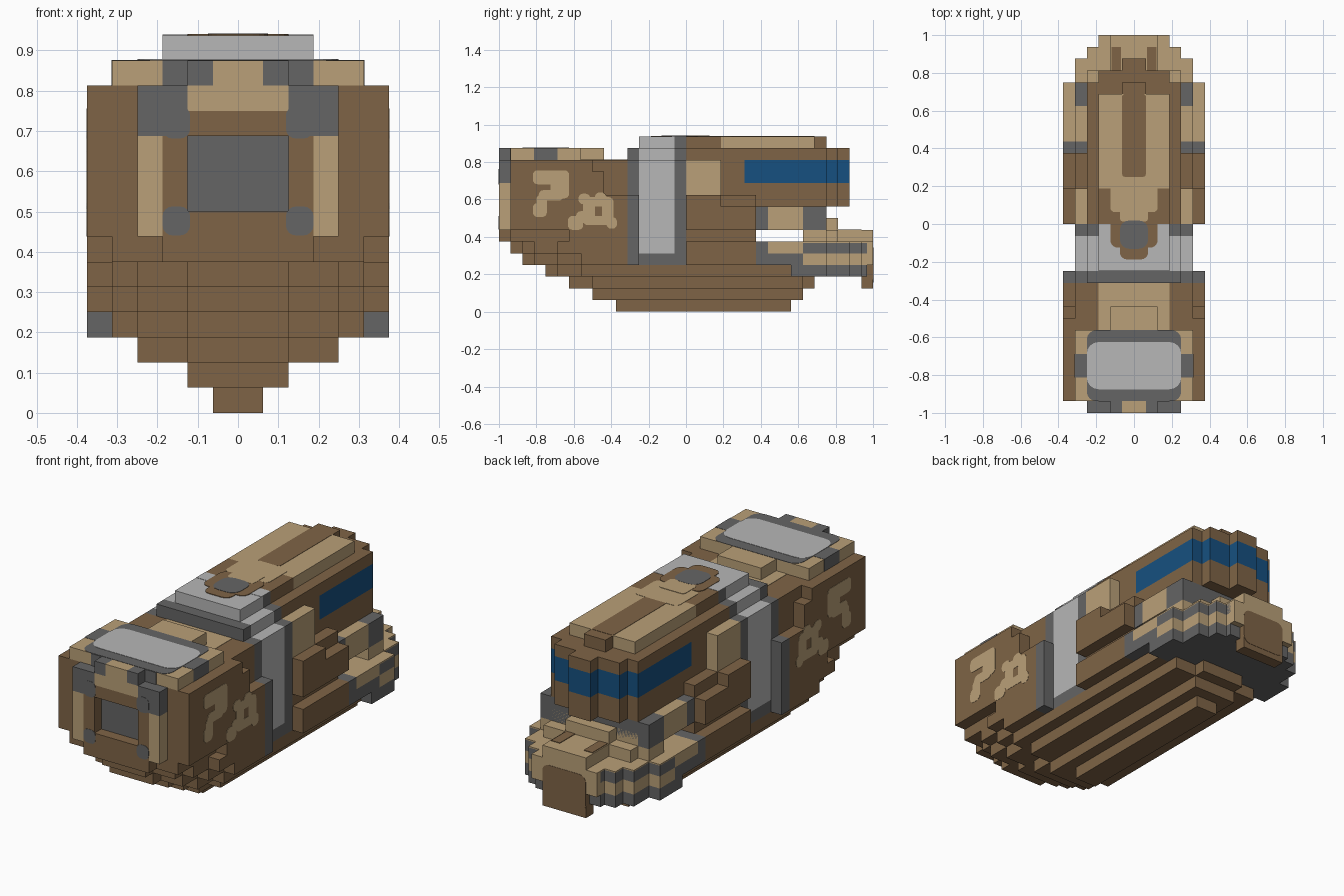
import bpy, math

UNIT = 1 / 16  # one block
SKIN = 0.025   # painted plate thickness, in blocks

old = bpy.data.objects.get("Cube")
if old:
    bpy.data.objects.remove(old)


def material(name, rgb):
    linear = [((c / 255 + 0.055) / 1.055) ** 2.4 for c in rgb] + [1]
    mat = bpy.data.materials.new(name)
    mat.use_nodes = True
    mat.diffuse_color = linear
    mat.node_tree.nodes["Principled BSDF"].inputs["Base Color"].default_value = linear
    return mat


BROWN = material("brown", (127, 100, 70))
TAN = material("tan", (186, 160, 120))
DARK = material("dark_grey", (101, 101, 101))
LIGHT = material("light_grey", (183, 183, 183))
BLUE = material("window_blue", (22, 80, 128))


def prism(points, low, high, place):
    """Extrude a convex outline between two levels; place maps (u, v, level) to xyz."""
    n = len(points)
    verts = [place(u, v, h) for h in (low, high) for u, v in points]
    faces = [tuple(range(n))[::-1], tuple(range(n, n + n))]
    faces += [(i, (i + 1) % n, n + (i + 1) % n, n + i) for i in range(n)]
    return verts, faces


def make(name, mat, solids):
    verts, faces = [], []
    for v, f in solids:
        faces += [[i + len(verts) for i in face] for face in f]
        verts += [[c * UNIT for c in p] for p in v]
    mesh = bpy.data.meshes.new(name)
    mesh.from_pydata(verts, [], faces)
    mesh.materials.append(mat)
    ob = bpy.data.objects.new(name, mesh)
    bpy.context.collection.objects.link(ob)
    bpy.context.view_layer.objects.active = ob
    bpy.ops.object.select_all(action='DESELECT')
    ob.select_set(True)
    bpy.ops.object.mode_set(mode='EDIT')
    bpy.ops.mesh.select_all(action='SELECT')
    bpy.ops.mesh.normals_make_consistent(inside=False)
    bpy.ops.object.mode_set(mode='OBJECT')


def block(x0, x1, y0, y1, z0, z1):
    return prism([(x0, y0), (x1, y0), (x1, y1), (x0, y1)], z0, z1, lambda u, v, h: (u, v, h))


def layer(name, mat, z0, z1, *steps):
    """Stepped slab: each step is (half width, start, end)."""
    make(name, mat, [block(-w, w, a, b, z0, z1) for w, a, b in steps])


def pair(name, mat, x0, x1, y0, y1, z0, z1):
    make(name, mat, [block(x0, x1, y0, y1, z0, z1), block(-x1, -x0, y0, y1, z0, z1)])


def rounded(u0, u1, v0, v1, r):
    pts = []
    for k, (cu, cv) in enumerate([(u1 - r, v1 - r), (u0 + r, v1 - r), (u0 + r, v0 + r), (u1 - r, v0 + r)]):
        for s in range(5):
            a = math.pi / 2 * (k + s / 4)
            pts.append((cu + r * math.cos(a), cv + r * math.sin(a)))
    return pts


def decal_top(name, mat, z, x0, x1, y0, y1, r=0.5, lift=1):
    pts = rounded(x0, x1, y0, y1, r)
    make(name, mat, [prism(pts, z - SKIN, z + SKIN * lift, lambda u, v, h: (u, v, h))])


def decal_front(name, mat, y, x0, x1, z0, z1, r=0.4):
    solids = [prism(rounded(x0, x1, z0, z1, r), y - SKIN, y + SKIN, lambda u, v, h, s=s: (s * u, h, v))
              for s in (-1, 1)]
    make(name, mat, solids)


# Keel and hull layers, narrow at the bow
layer("keel", BROWN, 0, 1, (1, -6, 9))
layer("lower_keel", BROWN, 1, 2, (2, -8, 10))
layer("lower_hull", BROWN, 2, 3, (2, -10, 11), (4, -8, 10))
layer("middle_hull", BROWN, 3, 4, (2, -12, 9), (4, -11, 9), (5, -9, 9))
layer("upper_hull", BROWN, 4, 5, (2, -14, -5), (4, -13, -5), (5, -11, -5), (6, -9, -5), (6, 0, 6))
layer("bow_ledge", BROWN, 5, 6, (2, -15, -5), (4, -14, -5), (5, -13, -5), (6, -11, -5), (6, 0, 6))
layer("bow_band", BROWN, 6, 7, (5, -15, -5), (6, -10, -5), (5, 0, 6))

# Front pod with stepped rear corners
layer("pod_body", BROWN, 7, 10, (6, -15, -5))
layer("pod_middle", BROWN, 10, 12, (6, -15, -7), (5, -7, -5))
layer("pod_top", BROWN, 12, 13, (6, -15, -8), (5, -8, -5))
decal_top("pod_rear_panel", TAN, 13, -3, 3, -9, -5, 0.01)
layer("roof_plate", TAN, 13, 14, (5, -15, -9), (2, -9, -7))
layer("roof_lip", TAN, 13, 14, (1, -16, -15))
pair("roof_lip_corner", DARK, 1, 2, -16, -15, 13, 14)
pair("roof_front_patch", DARK, 2, 3, -15.05, -15, 13, 14)
pair("roof_side_patch", DARK, 4, 5.03, -13, -11, 13, 14.02)
decal_top("roof_border", DARK, 14, -4, 4, -15, -9, 0.8)
decal_top("roof_panel", LIGHT, 14, -4, 4, -14, -10, 1, 2)

# Frame around the nose opening
pair("nose_post", TAN, 3, 4, -16, -15, 7, 11)
pair("nose_top_corner", DARK, 2, 4, -16, -15, 11, 13)
layer("nose_sill", BROWN, 6, 7, (3, -16, -15))
layer("nose_brow", BROWN, 11, 12, (2, -16, -15))
layer("nose_brow_trim", TAN, 12, 13, (2, -16, -15))
pair("nose_jamb", BROWN, 2, 3, -16, -15, 7, 11)
layer("nose_lower_panel", BROWN, 7, 8, (2, -16, -15))
layer("nose_screen", DARK, 8, 11, (2, -15.1, -15))
decal_front("nose_lower_corner", DARK, -16, 1.9, 3, 7.05, 8.2)
decal_front("nose_upper_corner", DARK, -16, 1.9, 3, 10.9, 12.2)

# Painted marks on both flanks of the pod: hook, then a ring with lobes
MARKS = [(-13.1, -10, 10.9, 12.1), (-11.6, -10, 9.7, 12), (-12.6, -10.5, 9.5, 10.4),
         (-13.1, -11.9, 8.1, 9.3), (-12.8, -11.9, 8.6, 10),
         (-8.8, -6.2, 9, 9.8), (-8.8, -6.2, 7.4, 8.2), (-8.8, -7.8, 7.5, 9.7),
         (-7.2, -6.2, 7.5, 9.7), (-10.1, -8.8, 7, 8.2), (-9.4, -8.4, 7.6, 8.6),
         (-9.2, -8.2, 9.2, 10.1), (-7.8, -6.8, 9.3, 10.2), (-6.8, -5.9, 7.1, 8.1)]
make("flank_marks", TAN, [
    prism(rounded(*m, 0.4), 6 - SKIN, 6 + SKIN, lambda u, v, h, s=s: (s * h, u, v))
    for m in MARKS for s in (-1, 1)])

# Collar between pod and fuselage
layer("collar_base", DARK, 4, 5, (5, -5, 0))
for name, mat, back, front in [("collar_band", LIGHT, -4, -1), ("collar_rear_rim", DARK, -1, 0)]:
    layer(name, mat, 5, 13, (5, back, front))
    layer(name + "_shoulder", mat, 13, 14, (4, back, front))
    layer(name + "_crown", mat, 14, 15, (3, back, front))
layer("collar_front_rim", DARK, 5, 13, (5, -5, -4))
layer("collar_front_crown", DARK, 13, 14, (4, -5, -4))
pair("collar_column", DARK, 5, 6, -5, -4, 4, 10)
decal_top("collar_crown_cap", LIGHT, 15, -3, 3, -1.2, 0, 0.01)
decal_top("crown_ring", BROWN, 15, -2, 2, -2, 1, 0.6, 2)
decal_top("crown_ring_front", BROWN, 15, -1.2, 1.2, -3, 0, 0.6, 2)
decal_top("crown_disc", DARK, 15, -1.2, 1.2, -2.1, 0.3, 0.8, 3)

# Fuselage with a stepped stern and wraparound window
layer("side_box", BROWN, 7, 9, (6, 0, 6))
layer("side_box_top", BROWN, 9, 10, (6, 0, 3))
layer("side_tan_block", TAN, 10, 13, (5, 0, 3))
STERN = [(4, 0, 12), (3, 0, 13), (1, 0, 14)]
layer("fuselage_floor", BROWN, 9, 11, *STERN)
layer("shoulder", BROWN, 9, 10, (5, 3, 6))
layer("fuselage_middle", BROWN, 11, 13, (4, 3, 5))
layer("window", BLUE, 11, 13, *[(w, 5, b) for w, a, b in STERN])
layer("fuselage_roof", BROWN, 13, 14, *STERN)
layer("roof_ridge_base", BROWN, 14, 15, (3, 0, 3))
layer("roof_ridge", TAN, 14, 15, (3, 3, 11))
decal_top("ridge_front_patch", TAN, 15, -2, 2, 1, 4, 0.4)
decal_top("ridge_front_tongue", TAN, 15, -1.2, 1.2, 0.2, 2, 0.3, 2.5)
decal_top("ridge_stripe", BROWN, 15, -1, 1, 4, 11, 0.2)
layer("ridge_end", BROWN, 14, 15, (1, 11, 12))

# Upper cheeks under the fuselage
layer("cheek_front", DARK, 7, 9, (5, 6, 7))
layer("cheek_middle", TAN, 7, 9, (5, 7, 10))
layer("cheek_rear", DARK, 7, 9, (5, 10, 12))

# Rounded tail jaw
JAW = [(6, 9, 12), (5, 9, 14), (4, 9, 15), (3, 9, 15.5)]
layer("jaw_bottom", DARK, 3, 4, *JAW)
layer("jaw_front", DARK, 4, 6, (6, 6, 7))
layer("jaw_front_lower", DARK, 4, 5, (6, 7, 10))
layer("jaw_front_upper", TAN, 5, 6, (6, 7, 10))
layer("jaw_band", TAN, 4, 5, *[(w, 10, b) for w, a, b in JAW])
layer("jaw_rim", DARK, 5, 5.9, *[(w, 10, b) for w, a, b in JAW])
layer("jaw_cap", TAN, 5.9, 6, *[(w, 10, b) for w, a, b in JAW])
layer("jaw_tip", TAN, 4, 6, (3, 15, 16))
layer("tail_deck", TAN, 6, 7, (5, 10, 12), (4, 10, 13), (2, 10, 16))
layer("tail_bridge", TAN, 7, 8, (4, 11, 12), (2, 11, 13))
layer("tail_foot", BROWN, 2, 4, (2, 15, 16))
decal_front("tail_panel", BROWN, 16, -2, 2, 2.5, 5.5, 0.6)
pair("tail_stripe", BROWN, 1.1, 1.9, 13, 15, 7, 7.05)
